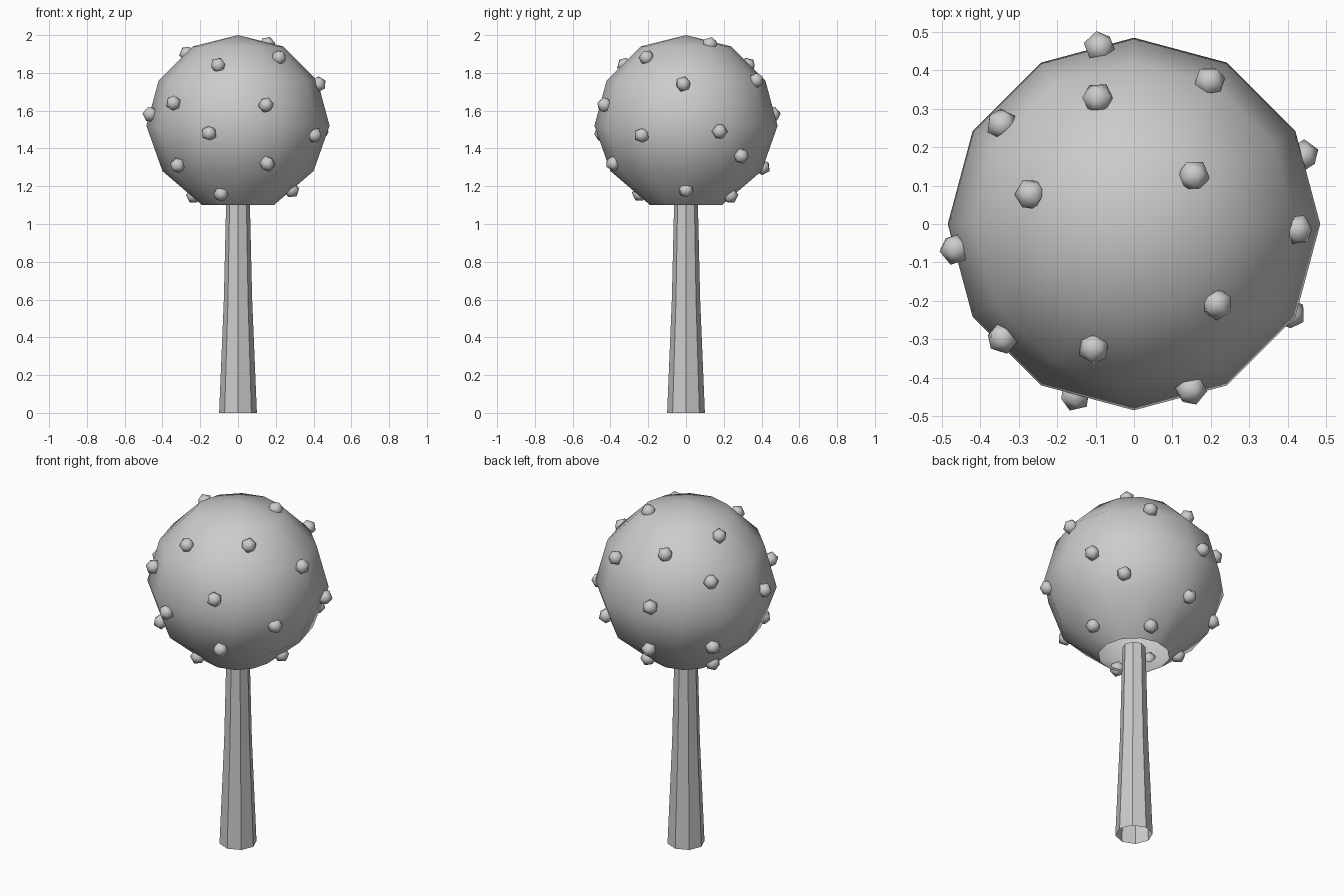
import bpy, bmesh, math
from mathutils import Vector

old = bpy.data.objects.get("Cube")
if old:
    bpy.data.objects.remove(old, do_unlink=True)

grey = bpy.data.materials.new("plain_grey")
grey.use_nodes = True
GREY = (0.6, 0.6, 0.6, 1)
grey.diffuse_color = GREY
grey.node_tree.nodes["Principled BSDF"].inputs["Base Color"].default_value = GREY


def finish(name, bm, smooth_angle=None):
    """Turn a bmesh into a named object, optionally smooth shaded."""
    bmesh.ops.recalc_face_normals(bm, faces=bm.faces)
    mesh = bpy.data.meshes.new(name)
    bm.to_mesh(mesh)
    bm.free()
    mesh.materials.append(grey)
    obj = bpy.data.objects.new(name, mesh)
    bpy.context.collection.objects.link(obj)
    if smooth_angle:
        bpy.ops.object.select_all(action='DESELECT')
        obj.select_set(True)
        bpy.context.view_layer.objects.active = obj
        bpy.ops.object.shade_smooth_by_angle(angle=math.radians(smooth_angle))
    return obj


def lathe(profile, sides):
    """Spin a (radius, height) profile into an open shell."""
    bm = bmesh.new()
    verts = [bm.verts.new((r, 0, z)) for r, z in profile]
    edges = [bm.edges.new(pair) for pair in zip(verts, verts[1:])]
    bmesh.ops.spin(bm, geom=verts + edges, cent=(0, 0, 0), axis=(0, 0, 1),
                   angle=math.tau, steps=sides, use_merge=False)
    bmesh.ops.remove_doubles(bm, verts=bm.verts, dist=0.001)
    return bm


# Trunk: tapered, faceted, open tube
finish("trunk", lathe([(0.1, 0), (0.075, 0.6), (0.062, 1.15)], 8))

# Crown: coarse smooth ball, open underneath
crown_profile = [(0, 2), (0.24, 1.94), (0.42, 1.76), (0.485, 1.52),
                 (0.4, 1.28), (0.19, 1.1)]
finish("crown", lathe(crown_profile, 12), 60)


def crown_radius(height):
    for (r0, z0), (r1, z1) in zip(crown_profile, crown_profile[1:]):
        if z1 <= height <= z0:
            return r0 + (r1 - r0) * (z0 - height) / (z0 - z1)


# Fruits: small knobs, placed by bearing in degrees and height
fruit_spots = [
    (39, 1.95), (164, 1.9), (316, 1.88), (106, 1.84), (252, 1.84), (62, 1.76),
    (358, 1.74), (143, 1.72), (221, 1.64), (289, 1.63), (101, 1.58),
    (188, 1.58), (22, 1.49), (251, 1.48), (330, 1.47), (43, 1.36),
    (145, 1.33), (292, 1.32), (219, 1.31), (96, 1.3), (0, 1.18),
    (250, 1.16), (160, 1.15), (71, 1.15)]
for bearing, height in fruit_spots:
    a, r = math.radians(bearing), crown_radius(height)
    bm = bmesh.new()
    bmesh.ops.create_icosphere(bm, subdivisions=1, radius=0.043)
    spot = Vector((r * math.cos(a), r * math.sin(a), height))
    outward = spot - Vector((0, 0, 1.52))
    bmesh.ops.transform(bm, verts=bm.verts,
                        matrix=outward.to_track_quat('Z', 'Y').to_matrix().to_4x4())
    bmesh.ops.translate(bm, verts=bm.verts, vec=spot)
    finish("fruit", bm, 50)
